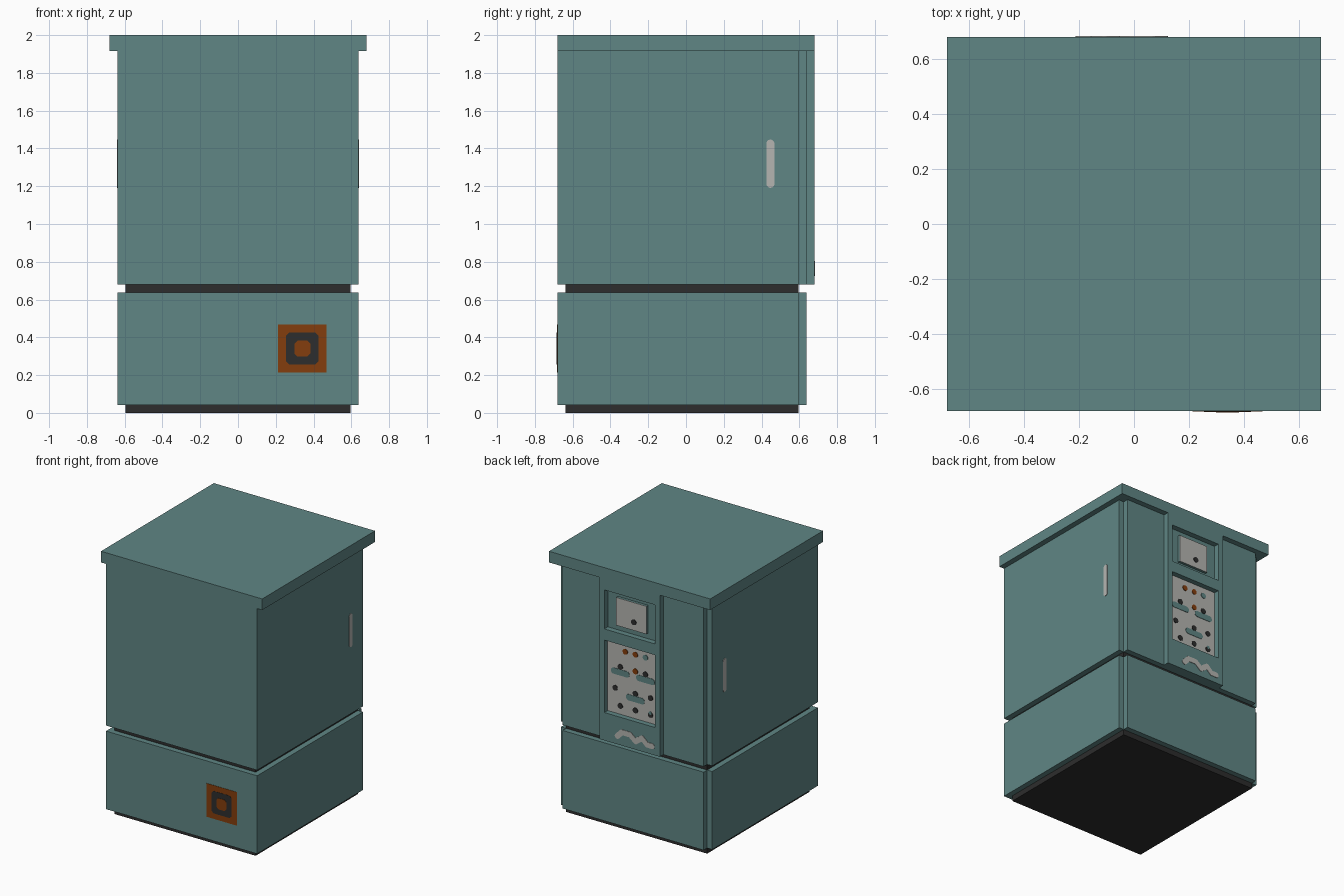
import bpy, bmesh, math

if "Cube" in bpy.data.objects:
    bpy.data.objects.remove(bpy.data.objects["Cube"])

U = 2 / 47  # the cabinet is laid out on a regular module, 47 modules tall


def material(name, rgb):
    m = bpy.data.materials.new(name)
    m.diffuse_color = (*rgb, 1)
    m.use_nodes = True
    m.node_tree.nodes["Principled BSDF"].inputs["Base Color"].default_value = m.diffuse_color
    return m


TEAL = material("teal_paint", (0.115, 0.238, 0.232))
DARK = material("dark_rubber", (0.026, 0.026, 0.026))
ORANGE = material("orange_paint", (0.231, 0.048, 0.004))
GREY = material("light_grey_metal", (0.46, 0.46, 0.44))

AXES = {"x": lambda a, b, d: (d, a, b),
        "y": lambda a, b, d: (a, d, b),
        "z": lambda a, b, d: (a, b, d)}


def prism(name, shapes, axis, lo, hi, mat):
    """Extrude one or more 2D outlines (in modules) along an axis."""
    bm = bmesh.new()
    for pts in shapes:
        ends = [[bm.verts.new([c * U for c in AXES[axis](a, b, d)]) for a, b in pts]
                for d in (lo, hi)]
        for ring in ends:
            bm.faces.new(ring)
        n = len(pts)
        for i in range(n):
            j = (i + 1) % n
            bm.faces.new((ends[0][i], ends[0][j], ends[1][j], ends[1][i]))
    bmesh.ops.recalc_face_normals(bm, faces=bm.faces)
    me = bpy.data.meshes.new(name)
    bm.to_mesh(me)
    bm.free()
    me.materials.append(mat)
    ob = bpy.data.objects.new(name, me)
    bpy.context.collection.objects.link(ob)
    return ob


def rect(a0, b0, a1, b1, cut=0):
    if not cut:
        return [(a0, b0), (a1, b0), (a1, b1), (a0, b1)]
    return [(a0 + cut, b0), (a1 - cut, b0), (a1, b0 + cut), (a1, b1 - cut),
            (a1 - cut, b1), (a0 + cut, b1), (a0, b1 - cut), (a0, b0 + cut)]


def pill(p, q, r, n=8):
    """Rounded stroke from p to q."""
    t = math.atan2(q[1] - p[1], q[0] - p[0])
    out = []
    for c, start in ((q, t - math.pi / 2), (p, t + math.pi / 2)):
        for i in range(n):
            w = start + math.pi * (i + 0.5) / n
            out.append((c[0] + r * math.cos(w), c[1] + r * math.sin(w)))
    return out


def dot(a, b, r=0.5):
    return pill((a, b), (a, b), r, 6)


# cabinet shell: notched rear corners, dark plinth and dark gap
shell = [(-15, -16), (15, -16), (15, 14), (14, 14), (14, 15),
         (-14, 15), (-14, 14), (-15, 14)]
core = rect(-14, -15, 14, 14)
prism("plinth", [core], "z", 0, 1, DARK)
prism("lower_cabinet", [shell], "z", 1, 15, TEAL)
prism("gap_band", [core], "z", 15, 16, DARK)
prism("upper_cabinet", [shell], "z", 16, 45, TEAL)
prism("lid", [rect(-16, -16, 16, 16)], "z", 45, 47, TEAL)

# rear control frame with two window openings
frame = prism("control_frame", [rect(-6, 16, 6, 45)], "y", 15, 16, TEAL)
cutter = prism("window_cutter", [rect(-5, 36, 5, 43), rect(-5, 21, 5, 34)],
               "y", 14, 17, TEAL)
cutter.hide_render = True
cutter.hide_viewport = True
cut = frame.modifiers.new("windows", "BOOLEAN")
cut.operation = "DIFFERENCE"
cut.solver = "EXACT"
cut.object = cutter

# upper window: raised meter with a knob
prism("meter_box", [rect(-3, 37, 3, 42)], "y", 15, 15.45, TEAL)
prism("meter_face", [rect(-3, 37, 3, 42)], "y", 15.45, 15.5, GREY)
prism("meter_knob", [dot(-0.5, 38.5)], "y", 15.5, 15.6, DARK)

# lower window: control panel with lamps, switches and slots
prism("control_panel", [rect(-5, 21, 5, 34)], "y", 15, 15.05, GREY)
prism("orange_lamps", [dot(1.5, 32.5), dot(-0.5, 32.5), dot(-0.5, 29.5)],
      "y", 15.05, 15.15, ORANGE)
prism("teal_lamps", [dot(-2.5, 32.5)], "y", 15.05, 15.15, TEAL)
prism("slots", [pill((a - 1.3, b), (a + 1.3, b), 0.55)
                for a, b in ((2.5, 28.5), (-2.5, 28.5), (-0.5, 24.5))],
      "y", 15.05, 15.12, TEAL)
prism("black_switches", [dot(a, b) for a, b in
                         ((2.5, 29.5), (-2.5, 29.5), (3.5, 25.5), (-0.5, 25.5),
                          (-3.5, 25.5), (2.5, 22.5), (-0.5, 22.5), (-3.5, 22.5))],
      "y", 15.05, 15.15, DARK)
prism("switch_cap", [dot(-3.5, 22.85, 0.3)], "y", 15.15, 15.2, TEAL)

# wavy cable below the control panel
path = [(2.4, 17.5), (1.5, 18.4), (-0.1, 18.4), (-1.2, 17.5),
        (-2.5, 18.4), (-3.5, 17.5), (-4.5, 17.5)]
prism("cable", [pill(p, q, 0.5) for p, q in zip(path, path[1:])],
      "y", 16, 16.08, GREY)

# door handles on both sides
for side, s in (("left", -1), ("right", 1)):
    prism(side + "_handle", [pill((10.5, 28.5), (10.5, 33.5), 0.5)],
          "x", 15 * s, 15.08 * s, GREY)

# nested square plate on the lower front
prism("plate_outer", [rect(5, 5, 11, 11)], "y", -16.06, -16, ORANGE)
prism("plate_ring", [rect(6, 6, 10, 10, 0.4)], "y", -16.1, -16.06, DARK)
prism("plate_centre", [rect(7, 7, 9, 9, 0.4)], "y", -16.14, -16.1, ORANGE)
